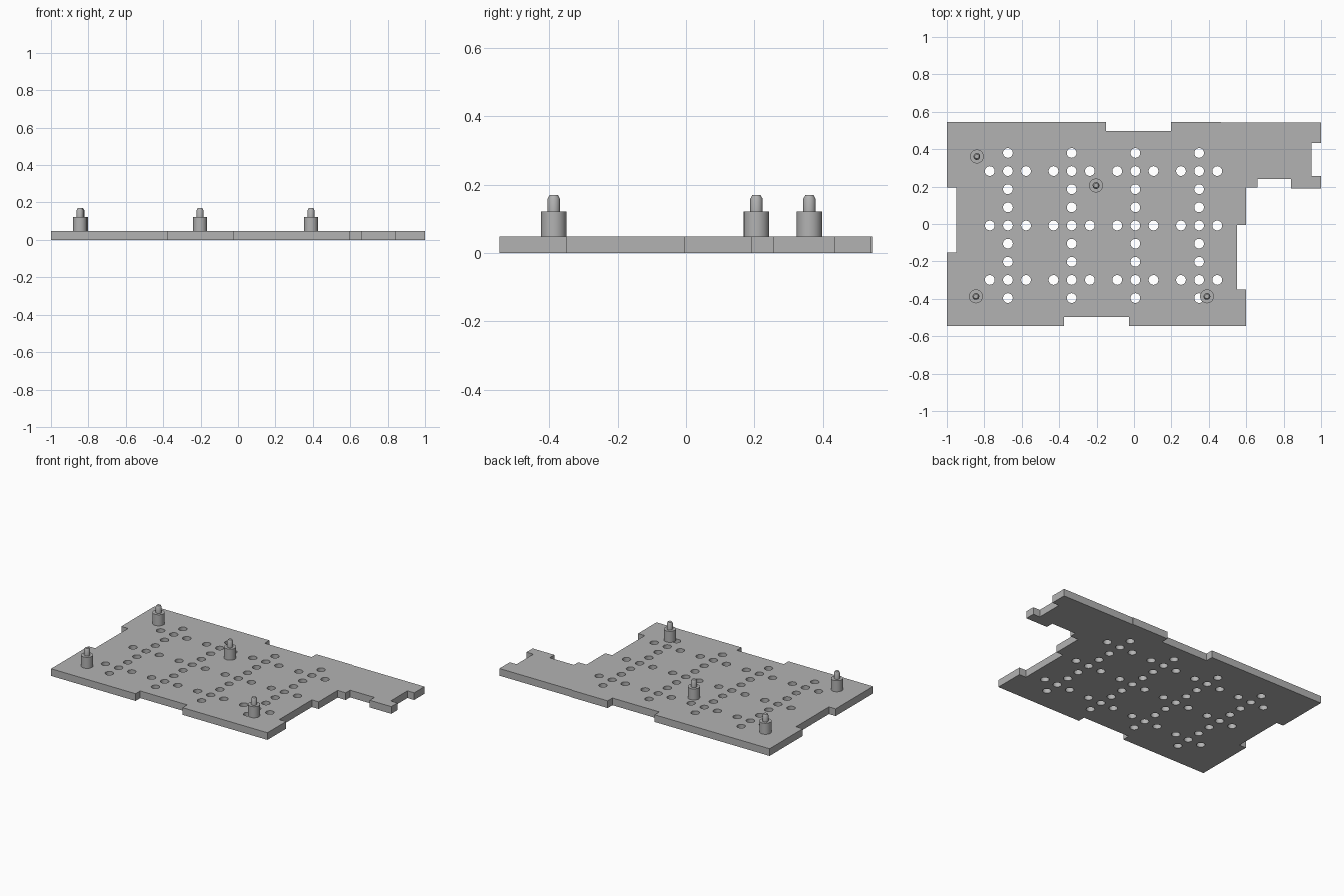
import bpy, bmesh, math

if "Cube" in bpy.data.objects:
    bpy.data.objects.remove(bpy.data.objects["Cube"])

T = 0.048  # plate thickness

grey = bpy.data.materials.new("plain grey")
grey.diffuse_color = (0.45, 0.45, 0.45, 1)
grey.use_nodes = True
grey.node_tree.nodes["Principled BSDF"].inputs["Base Color"].default_value = grey.diffuse_color


def finish(obj):
    """Weld, colour and smooth the round walls."""
    bm = bmesh.new()
    bm.from_mesh(obj.data)
    bmesh.ops.remove_doubles(bm, verts=bm.verts, dist=1e-5)
    bmesh.ops.recalc_face_normals(bm, faces=bm.faces)
    bm.to_mesh(obj.data)
    bm.free()
    obj.data.materials.clear()
    obj.data.materials.append(grey)
    bpy.ops.object.select_all(action='DESELECT')
    obj.select_set(True)
    bpy.context.view_layer.objects.active = obj
    bpy.ops.object.shade_smooth_by_angle(angle=math.radians(30))


def circle(x, y, r, n=32):
    return [(x + r * math.cos(2 * math.pi * i / n),
             y + r * math.sin(2 * math.pi * i / n)) for i in range(n)]


# Plate outline with its edge notches and side arm
outline = [
    (-1, 0.546), (-0.15, 0.546), (-0.15, 0.496), (0.197, 0.496), (0.197, 0.546),
    (0.465, 0.546), (0.465, 0.542), (1, 0.542), (1, 0.433), (0.95, 0.433),
    (0.95, 0.256), (1, 0.256), (1, 0.191), (0.84, 0.191), (0.84, 0.241),
    (0.66, 0.241), (0.66, 0.195), (0.6, 0.195), (0.6, -0.005), (0.55, -0.005),
    (0.55, -0.35), (0.6, -0.35), (0.6, -0.546), (-0.028, -0.546),
    (-0.028, -0.497), (-0.375, -0.497), (-0.375, -0.546), (-1, -0.546),
    (-1, -0.152), (-0.95, -0.152), (-0.95, 0.195), (-1, 0.195)]

# Through holes: four columns of nine, with side holes on three rows
PITCH, HOLE_R = 0.097, 0.026
loops = [outline]
for col in range(4):
    cx = -0.674 + col * 0.3407
    for row in range(-4, 5):
        cy = -0.008 + row * PITCH
        offsets = (-PITCH, 0, PITCH) if row in (-3, 0, 3) else (0,)
        loops += [circle(cx + dx, cy, HOLE_R) for dx in offsets]

curve = bpy.data.curves.new("base_plate", 'CURVE')
curve.dimensions = '2D'
curve.fill_mode = 'BOTH'
curve.extrude = T / 2
for pts in loops:
    s = curve.splines.new('POLY')
    s.points.add(len(pts) - 1)
    for p, (x, y) in zip(s.points, pts):
        p.co = (x, y, 0, 1)
    s.use_cyclic_u = True
plate = bpy.data.objects.new("base_plate", curve)
bpy.context.collection.objects.link(plate)
plate.location.z = T / 2
bpy.context.view_layer.objects.active = plate
plate.select_set(True)
bpy.ops.object.convert(target='MESH')
plate = bpy.context.object
finish(plate)

# Stepped standoff pins, turned from a (radius, height) profile
profile = [(0.037, T), (0.037, 0.122), (0.018, 0.122), (0.018, 0.159), (0.012, 0.17)]


def standoff(name, x, y, n=32):
    bm = bmesh.new()
    rings = [[bm.verts.new((px, py, z)) for px, py in circle(0, 0, r, n)]
             for r, z in profile]
    for a, b in zip(rings, rings[1:]):
        for i in range(n):
            j = (i + 1) % n
            bm.faces.new((a[i], a[j], b[j], b[i]))
    bm.faces.new(rings[-1])
    bm.faces.new(rings[0][::-1])
    me = bpy.data.meshes.new(name)
    bm.to_mesh(me)
    bm.free()
    obj = bpy.data.objects.new(name, me)
    bpy.context.collection.objects.link(obj)
    obj.location = (x, y, 0)
    finish(obj)


standoff("standoff_back_left", -0.84, 0.361)
standoff("standoff_middle", -0.203, 0.206)
standoff("standoff_front_left", -0.845, -0.387)
standoff("standoff_front_right", 0.39, -0.387)
